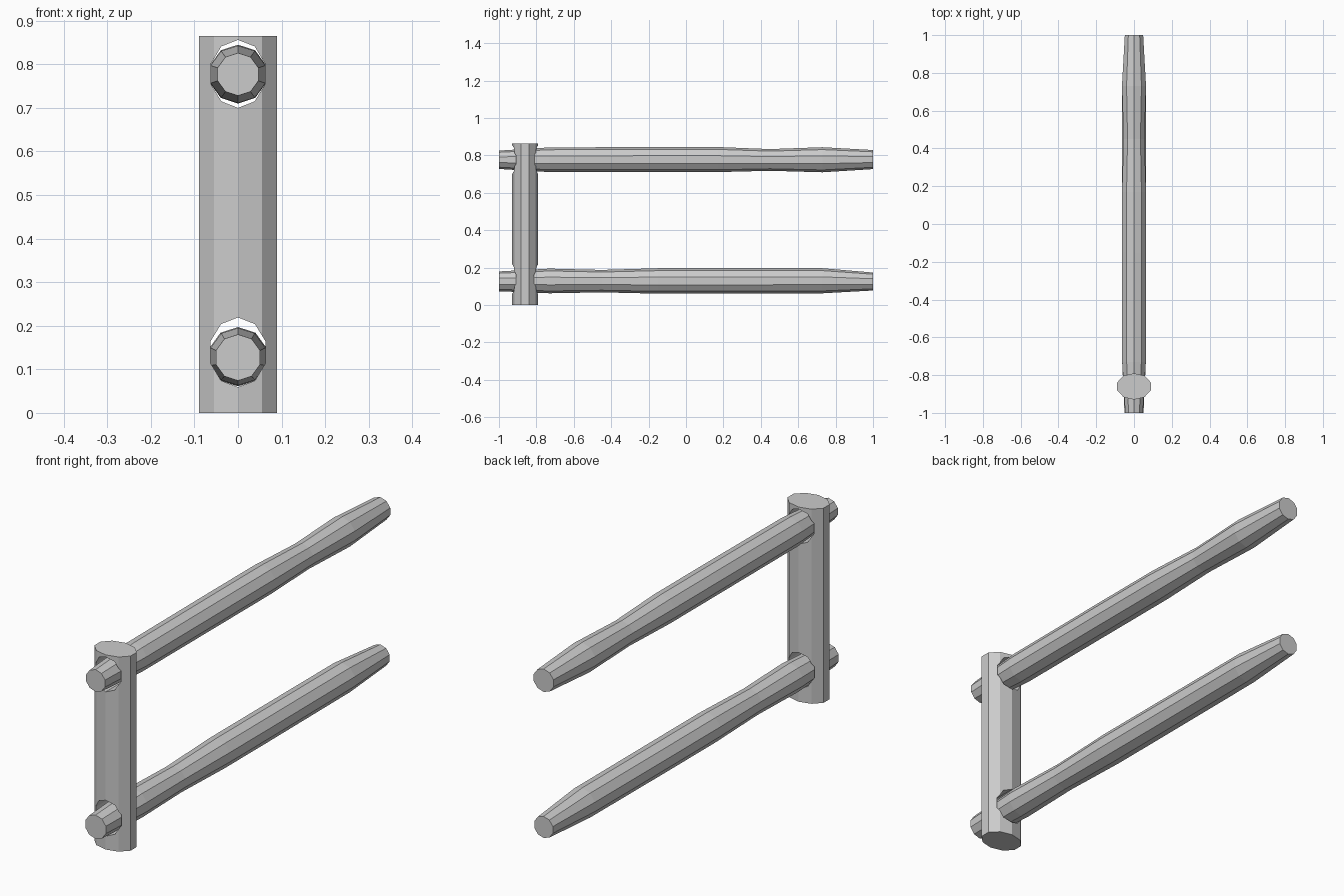
import bpy
import bmesh
import math

if "Cube" in bpy.data.objects:
    bpy.data.objects.remove(bpy.data.objects["Cube"])

SIDES = 10

wood = bpy.data.materials.new("plain grey")
wood.diffuse_color = (0.6, 0.6, 0.6, 1)
wood.use_nodes = True
wood.node_tree.nodes["Principled BSDF"].inputs["Base Color"].default_value = wood.diffuse_color


def ring_point(i, rx, ry):
    # Ten-sided section with a corner at the top of the second axis
    a = math.pi / 2 + 2 * math.pi * i / SIDES
    return rx * math.cos(a), ry * math.sin(a)


def loft(name, rings):
    """Skin a list of closed rings and cap both ends."""
    bm = bmesh.new()
    loops = [[bm.verts.new(p) for p in ring] for ring in rings]
    for a, b in zip(loops, loops[1:]):
        for i in range(SIDES):
            j = (i + 1) % SIDES
            bm.faces.new((a[i], a[j], b[j], b[i]))
    bm.faces.new(loops[0])
    bm.faces.new(loops[-1])
    bmesh.ops.recalc_face_normals(bm, faces=bm.faces)
    mesh = bpy.data.meshes.new(name)
    bm.to_mesh(mesh)
    bm.free()
    mesh.materials.append(wood)
    obj = bpy.data.objects.new(name, mesh)
    bpy.context.collection.objects.link(obj)
    return obj


def along_y(name, stations):
    """Round bar along y; stations are (y, centre z, x radius, z radius)."""
    rings = []
    for y, zc, rx, rz in stations:
        pts = [ring_point(i, rx, rz) for i in range(SIDES)]
        rings.append([(px, y, zc + pz) for px, pz in pts])
    return loft(name, rings)


# Upright post, oval in section
POST_Y = -0.86
post = loft("post", [
    [(px, POST_Y + py, z) for px, py in
     (ring_point(i, 0.0936, 0.07) for i in range(SIDES))]
    for z in (0.0, 0.865)])

# Rail sockets cut right through the post
for zc, rx, rz in ((0.778, 0.065, 0.078), (0.139, 0.0665, 0.08)):
    cutter = along_y("socket_cutter", [(-1.1, zc, rx, rz), (-0.6, zc, rx, rz)])
    cutter.hide_render = True
    mod = post.modifiers.new("socket", 'BOOLEAN')
    mod.operation = 'DIFFERENCE'
    mod.solver = 'EXACT'
    mod.object = cutter
    bpy.context.view_layer.objects.active = post
    bpy.ops.object.modifier_apply(modifier=mod.name)
    bpy.data.objects.remove(cutter)

# Rough rails: (y, centre z, radius)
rails = {
    "upper_rail": [(-1, 0.777, 0.049), (-0.73, 0.777, 0.066),
                   (-0.15, 0.778, 0.067), (0.17, 0.778, 0.067),
                   (0.45, 0.776, 0.058), (0.73, 0.777, 0.067),
                   (1, 0.778, 0.051)],
    "lower_rail": [(-1, 0.127, 0.053), (-0.73, 0.129, 0.066),
                   (-0.45, 0.128, 0.060), (-0.15, 0.129, 0.068),
                   (0.15, 0.129, 0.068), (0.73, 0.130, 0.067),
                   (1, 0.126, 0.048)],
}
for name, stations in rails.items():
    along_y(name, [(y, z, r, r) for y, z, r in stations])
